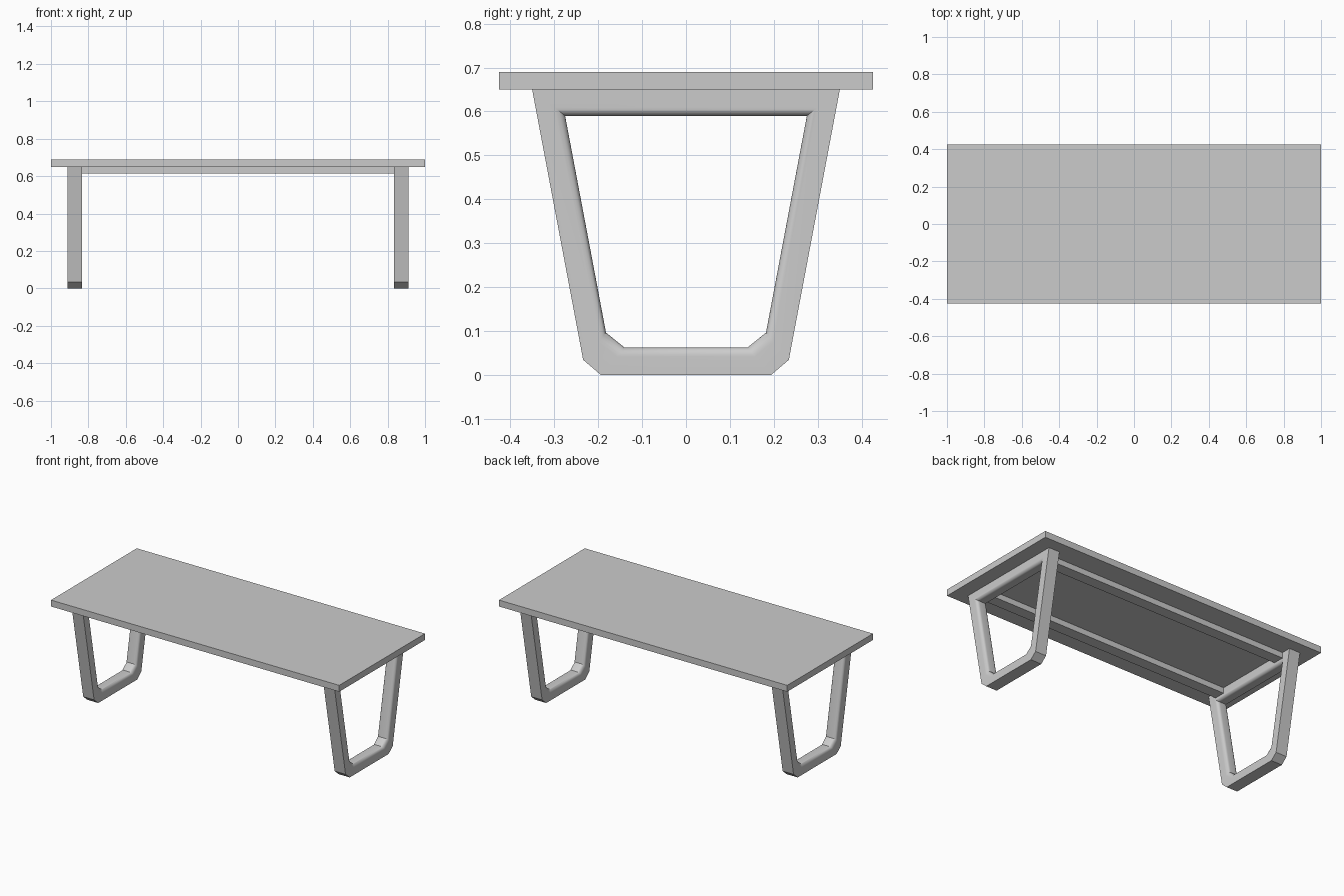
import bpy, bmesh, math

if "Cube" in bpy.data.objects:
    bpy.data.objects.remove(bpy.data.objects["Cube"])

def new_object(name, bm):
    bmesh.ops.recalc_face_normals(bm, faces=bm.faces[:])
    me = bpy.data.meshes.new(name)
    bm.to_mesh(me)
    bm.free()
    ob = bpy.data.objects.new(name, me)
    bpy.context.collection.objects.link(ob)
    return ob

def box(name, x, y, z):
    bm = bmesh.new()
    bmesh.ops.create_cube(bm, size=1)
    for v in bm.verts:
        v.co = [r[0] + (c + 0.5) * (r[1] - r[0]) for c, r in zip(v.co, (x, y, z))]
    return new_object(name, bm)

# Tapered leg frame: outline and opening in (y, z), right half then mirrored
OUTER = [(0.35, 0.65), (0.234, 0.035), (0.193, 0.0)]
INNER = [(0.275, 0.59), (0.182, 0.097), (0.14, 0.063)]
WIDTH, HALF, RADIUS, STEPS = 0.061, 0.0378, 0.02, 6

def mirrored(points):
    return points + [(-y, z) for y, z in reversed(points)]

def leg_frame(name, cx):
    # Bar section: flat outside, rounded edges around the opening
    section = [(0.0, -HALF)]
    arc = []
    for i in range(STEPS + 1):
        a = math.pi / 2 * i / STEPS
        depth = WIDTH - RADIUS + RADIUS * math.sin(a)
        arc.append((depth / WIDTH, HALF - RADIUS + RADIUS * math.cos(a)))
    section += [(t, -x) for t, x in arc] + arc[::-1] + [(0.0, HALF)]
    bm = bmesh.new()
    rings = []
    for (oy, oz), (iy, iz) in zip(mirrored(OUTER), mirrored(INNER)):
        rings.append([bm.verts.new((cx + x, oy + (iy - oy) * t, oz + (iz - oz) * t))
                      for t, x in section])
    n = len(section)
    for k, a in enumerate(rings):
        b = rings[(k + 1) % len(rings)]
        for j in range(n):
            m = (j + 1) % n
            bm.faces.new((a[j], a[m], b[m], b[j]))
    ob = new_object(name, bm)
    bpy.ops.object.select_all(action='DESELECT')
    ob.select_set(True)
    bpy.context.view_layer.objects.active = ob
    bpy.ops.object.shade_smooth_by_angle(angle=math.radians(30))

# Table top
box("table_top", (-1, 1), (-0.425, 0.425), (0.65, 0.69))

# Legs and support rails
for side, s in (("left", -1), ("right", 1)):
    leg_frame(side + "_leg", s * 0.8725)
for side, y in (("front", (-0.29, -0.22)), ("back", (0.22, 0.29))):
    box(side + "_rail", (-0.836, 0.836), y, (0.615, 0.65))
